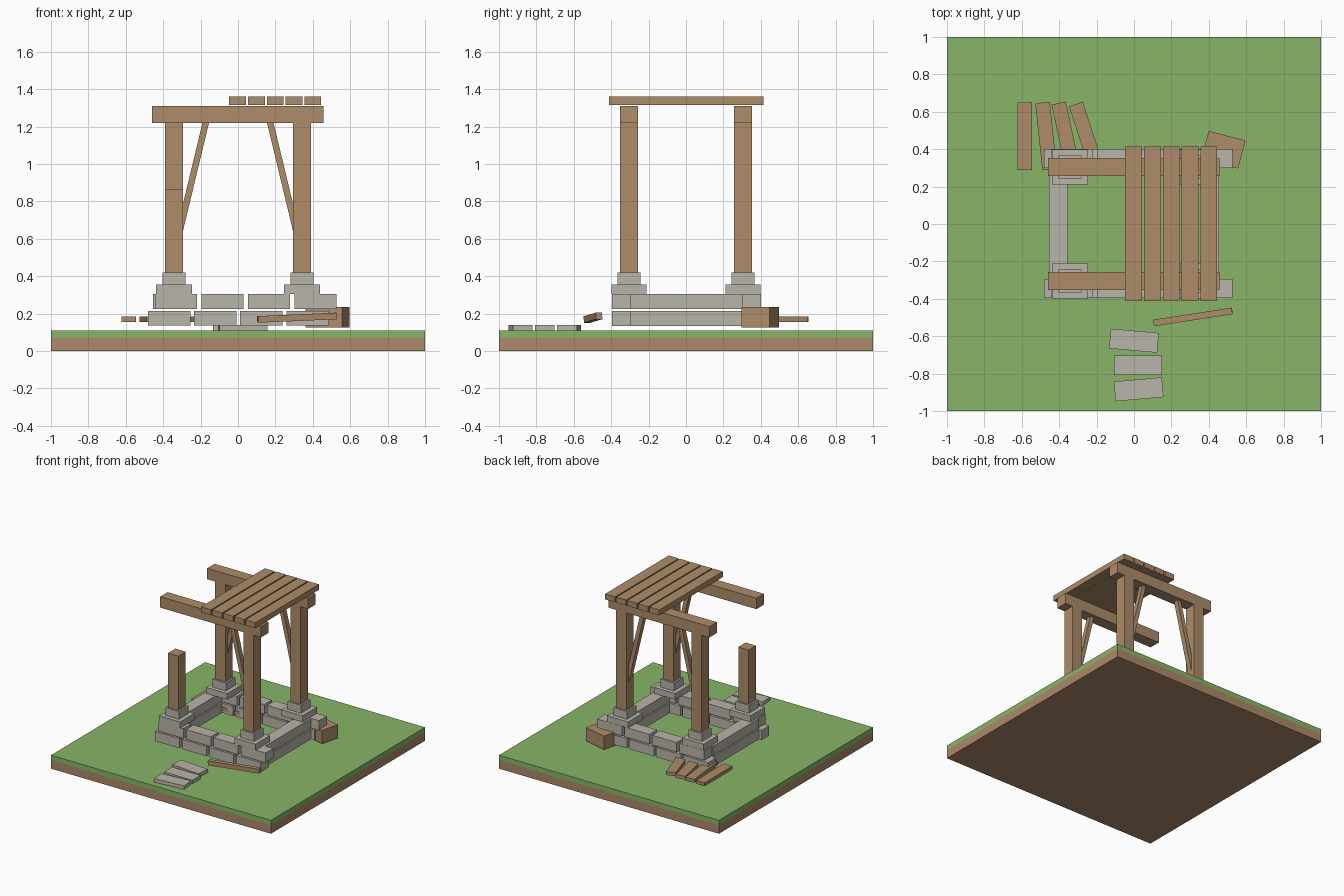
import bpy, bmesh, math
from mathutils import Matrix, Euler

if "Cube" in bpy.data.objects:
    bpy.data.objects.remove(bpy.data.objects["Cube"])


def material(name, rgb):
    m = bpy.data.materials.new(name)
    m.diffuse_color = (*rgb, 1)
    m.use_nodes = True
    m.node_tree.nodes["Principled BSDF"].inputs["Base Color"].default_value = m.diffuse_color
    return m


WOOD = material("wood brown", (0.423, 0.262, 0.144))
DIRT = material("earth brown", (0.423, 0.25, 0.138))
GRASS = material("grass green", (0.242, 0.462, 0.138))
STONE = material("stone grey", (0.485, 0.462, 0.402))


def finish(name, bm, mat):
    bmesh.ops.recalc_face_normals(bm, faces=bm.faces)
    me = bpy.data.meshes.new(name)
    bm.to_mesh(me)
    bm.free()
    me.materials.append(mat)
    ob = bpy.data.objects.new(name, me)
    bpy.context.collection.objects.link(ob)
    return ob


def block(name, center, size, mat, rot=0, tilt=0):
    """Box by centre and size; rot about z, tilt about y, in degrees."""
    bm = bmesh.new()
    bmesh.ops.create_cube(bm, size=1, matrix=Matrix.Diagonal((*size, 1)))
    ob = finish(name, bm, mat)
    ob.location = center
    ob.rotation_euler = Euler((0, math.radians(tilt), math.radians(rot)))
    return ob


def span(name, x, y, z, mat):
    """Box by its limits on each axis."""
    lims = (x, y, z)
    return block(name, [(a + b) / 2 for a, b in lims], [b - a for a, b in lims], mat)


# ground slab
span("earth_slab", (-1, 1), (-1, 1), (0, 0.07), DIRT)
span("grass_layer", (-1, 1), (-1, 1), (0.07, 0.11), GRASS)

# two courses of stones on the front and back, long stones on the sides
LOW, HIGH = (0.135, 0.215), (0.225, 0.305)
for side, y in (("front", (-0.395, -0.295)), ("back", (0.3, 0.4))):
    for i in range(4):
        x = -0.48 + i * 0.246
        span(f"{side}_lower_stone", (x, x + 0.225), y, LOW, STONE)
        x = -0.445 + i * 0.249
        span(f"{side}_upper_stone", (x, x + 0.225), y, HIGH, STONE)
for side, x in (("left", (-0.455, -0.355)), ("right", (0.355, 0.455))):
    span(f"{side}_lower_stone", x, (-0.295, 0.3), LOW, STONE)
    span(f"{side}_upper_stone", x, (-0.295, 0.3), HIGH, STONE)

# corner footings, posts and braces
for sx, xn in ((-1, "left"), (1, "right")):
    for sy, yn in ((-1, "front"), (1, "back")):
        cx, cy = sx * 0.342, sy * 0.305
        broken = sx < 0 and sy < 0
        block(f"{yn}_{xn}_footing", (cx, cy, 0.33), (0.192, 0.187, 0.05), STONE)
        block(f"{yn}_{xn}_footing_cap", (cx, cy, 0.387), (0.122, 0.122, 0.066), STONE)
        span(f"{yn}_{xn}_post", (cx - 0.047, cx + 0.047), (cy - 0.048, cy + 0.048),
             (0.42, 0.865 if broken else 1.22), WOOD)
        if not broken:
            bm = bmesh.new()
            profile = ((0.297, 0.63), (0.155, 1.22), (0.19, 1.22), (0.297, 0.775))
            face = bm.faces.new([bm.verts.new((sx * px, cy - 0.02, pz)) for px, pz in profile])
            new = bmesh.ops.extrude_face_region(bm, geom=[face])["geom"]
            bmesh.ops.translate(bm, vec=(0, 0.04, 0),
                                verts=[v for v in new if isinstance(v, bmesh.types.BMVert)])
            finish(f"{yn}_{xn}_brace", bm, WOOD)

# top beams and remaining roof planks
for yn, cy in (("front", -0.305), ("back", 0.305)):
    span(f"{yn}_beam", (-0.46, 0.457), (cy - 0.048, cy + 0.048), (1.22, 1.31), WOOD)
for i in range(5):
    x = -0.047 + i * 0.1005
    span("roof_plank", (x, x + 0.09), (-0.412, 0.415), (1.315, 1.36), WOOD)

# fallen planks, stick and post piece
for x, rot in ((-0.585, 0), (-0.47, 6), (-0.365, 12), (-0.255, 18)):
    block("fallen_plank", (x, 0.47, 0.17), (0.078, 0.36, 0.028), WOOD, rot)
block("fallen_brace", (0.315, -0.497, 0.178), (0.425, 0.035, 0.035), WOOD, 8.7, -2.5)
block("broken_post_piece", (0.478, 0.397, 0.18), (0.203, 0.155, 0.11), WOOD, -14.5)

# stepping stones
for x, y, rot in ((0, -0.624, -5), (0.022, -0.755, 0), (0.025, -0.884, 5)):
    block("stepping_stone", (x, y, 0.124), (0.258, 0.106, 0.03), STONE, rot)
